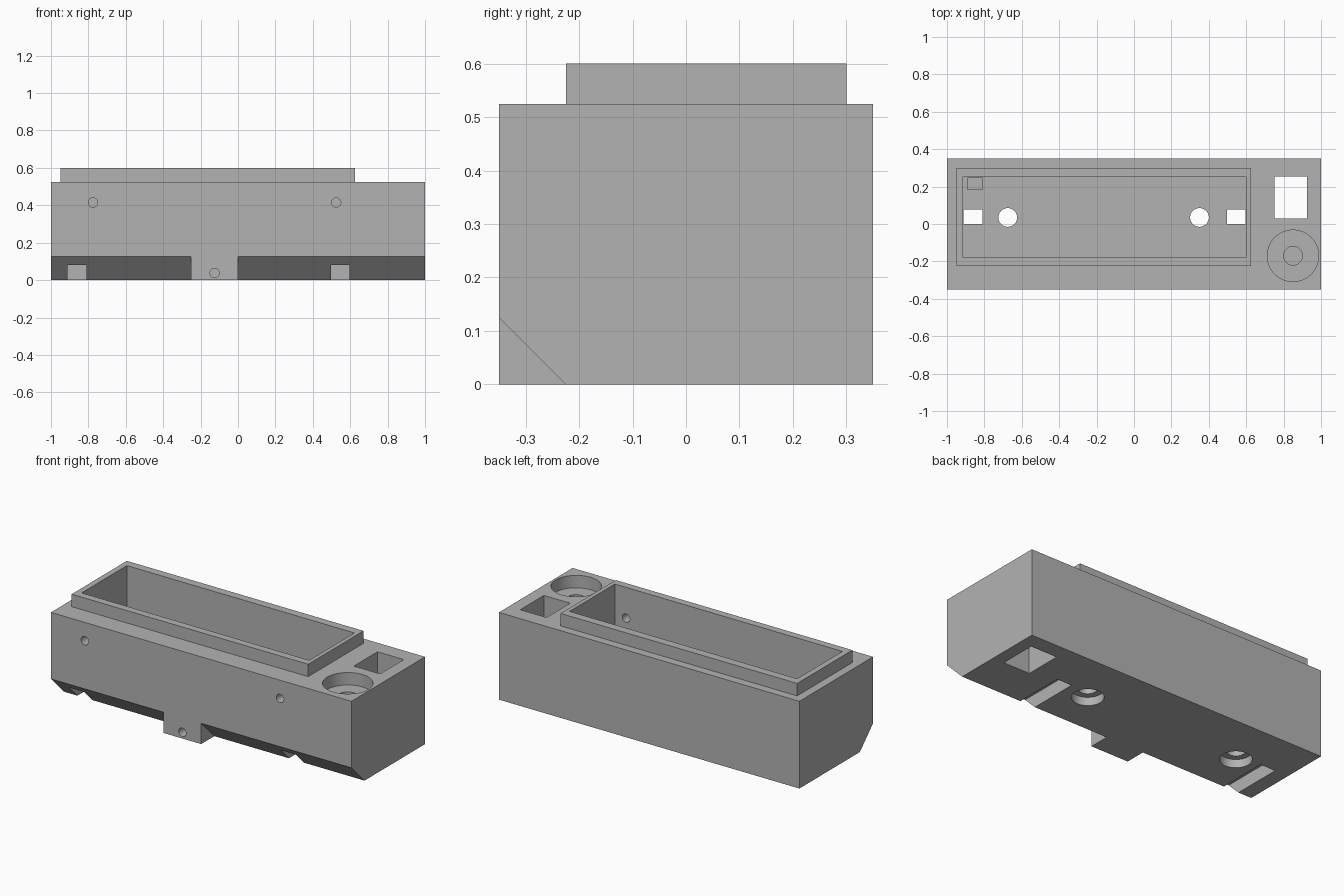
import bpy, bmesh, math
from mathutils import Vector

if "Cube" in bpy.data.objects:
    bpy.data.objects.remove(bpy.data.objects["Cube"], do_unlink=True)

grey = bpy.data.materials.new("plain grey")
grey.use_nodes = True
colour = (0.45, 0.45, 0.45, 1)
grey.diffuse_color = colour
grey.node_tree.nodes["Principled BSDF"].inputs["Base Color"].default_value = colour


def prism(name, points, axis, low, high):
    """Extrude a 2D outline along an axis: X uses (y, z), Y uses (x, z), Z uses (x, y)."""
    def place(a, b, c):
        return {"X": (c, a, b), "Y": (a, c, b), "Z": (a, b, c)}[axis]
    bm = bmesh.new()
    face = bm.faces.new([bm.verts.new(place(a, b, low)) for a, b in points])
    out = bmesh.ops.extrude_face_region(bm, geom=[face])
    verts = [v for v in out["geom"] if isinstance(v, bmesh.types.BMVert)]
    bmesh.ops.translate(bm, verts=verts, vec=Vector(place(0, 0, high - low)))
    bmesh.ops.recalc_face_normals(bm, faces=bm.faces)
    mesh = bpy.data.meshes.new(name)
    bm.to_mesh(mesh)
    bm.free()
    mesh.materials.append(grey)
    obj = bpy.data.objects.new(name, mesh)
    bpy.context.collection.objects.link(obj)
    return obj


def box(name, x0, x1, y0, y1, z0, z1):
    return prism(name, [(x0, y0), (x1, y0), (x1, y1), (x0, y1)], "Z", z0, z1)


def rod(name, a, b, radius, axis, low, high, sides=48):
    turn = 2 * math.pi / sides
    ring = [(a + radius * math.cos(i * turn), b + radius * math.sin(i * turn))
            for i in range(sides)]
    return prism(name, ring, axis, low, high)


def combine(target, tool, operation="DIFFERENCE"):
    mod = target.modifiers.new(tool.name, "BOOLEAN")
    mod.operation = operation
    mod.solver = "EXACT"
    mod.object = tool
    tool.hide_render = True
    bpy.context.view_layer.objects.active = target
    bpy.ops.object.modifier_apply(modifier=mod.name)
    bpy.data.objects.remove(tool, do_unlink=True)


# Main block with the raised rim
housing = box("housing", -1, 1, -0.35, 0.35, 0, 0.525)
combine(housing, box("rim", -0.95, 0.625, -0.225, 0.3, 0.3, 0.6), "UNION")

# Bevelled lower front edge, leaving a square tab between
bevel = [(-0.45, 0.225), (-0.45, -0.1), (-0.125, -0.1)]
for x0, x1 in ((-1.1, -0.25), (0, 1.1)):
    combine(housing, prism("bevel_cutter", bevel, "X", x0, x1))

# Open compartment and the small corner recess in its floor
combine(housing, box("compartment", -0.915, 0.6, -0.18, 0.25, 0.125, 0.7))
combine(housing, box("corner_recess", -0.89, -0.81, 0.185, 0.247, 0.075, 0.2))

# Underside channels that turn up through the floor
channel = [(-0.5, -0.1), (0.077, -0.1), (0.077, 0.2), (0, 0.2), (0, 0.08), (-0.5, 0.08)]
for x0 in (-0.911, 0.497):
    combine(housing, prism("channel", channel, "X", x0, x0 + 0.1))

# Counterbored mounting holes in the floor
for x in (-0.675, 0.35):
    combine(housing, rod("mount_bore", x, 0.035, 0.0875, "Z", -0.1, 0.05))
    combine(housing, rod("mount_hole", x, 0.035, 0.05, "Z", 0.02, 0.2))

# Small holes in the front wall and the tab
for x in (-0.775, 0.525):
    combine(housing, rod("front_hole", x, 0.415, 0.025, "Y", -0.5, -0.1, 32))
combine(housing, rod("tab_hole", -0.125, 0.0375, 0.025, "Y", -0.5, -0.1, 32))

# Square shaft and stepped round socket beside the compartment
combine(housing, box("shaft", 0.75, 0.925, 0.03, 0.255, -0.1, 0.7))
combine(housing, rod("socket", 0.85, -0.17, 0.1375, "Z", 0.45, 0.7, 64))
combine(housing, rod("socket_core", 0.85, -0.17, 0.05, "Z", 0.125, 0.5))

# Smooth bores with crisp edges
bpy.ops.object.select_all(action="DESELECT")
housing.select_set(True)
bpy.context.view_layer.objects.active = housing
bpy.ops.object.shade_smooth_by_angle(angle=math.radians(30))
